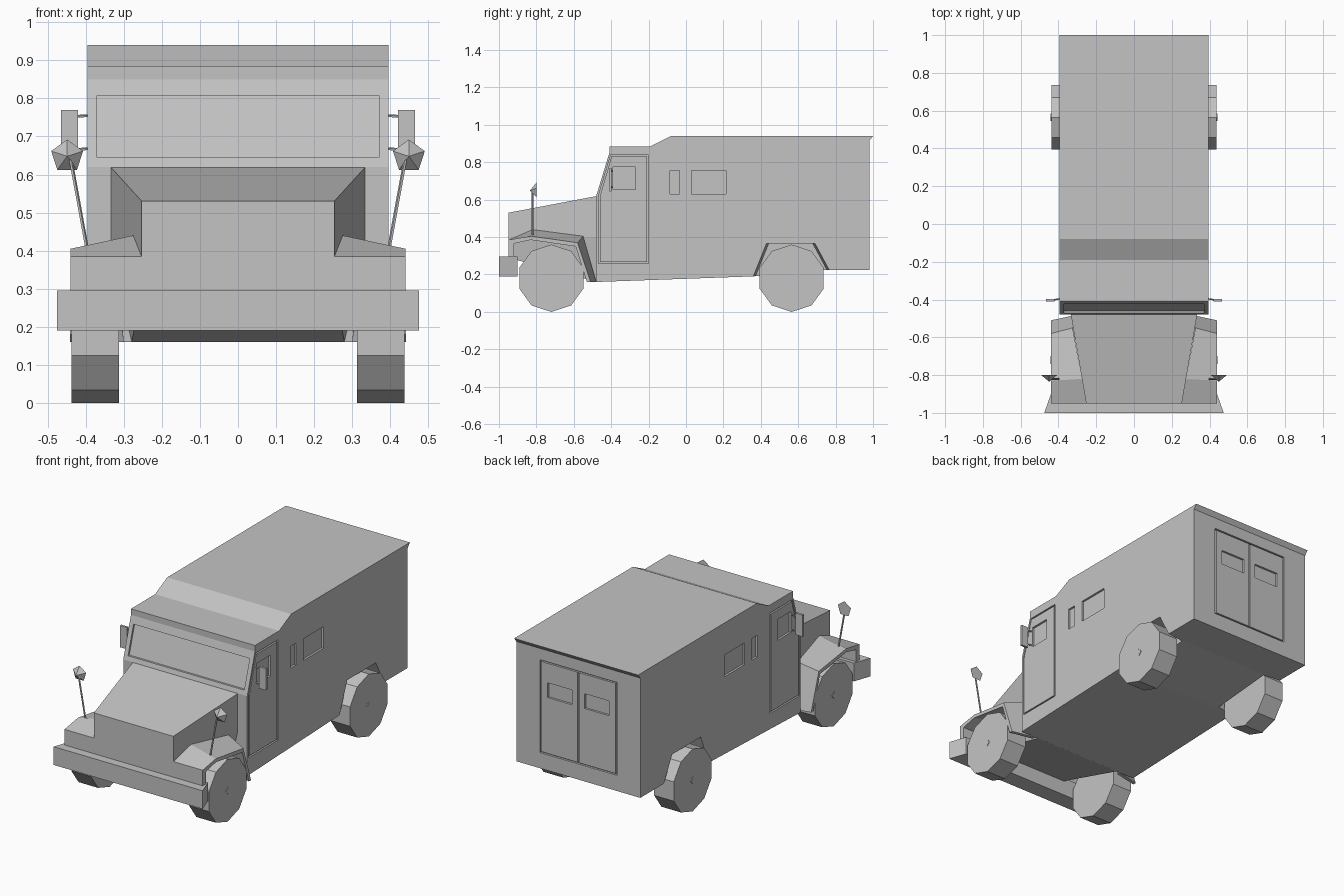
import bpy
import bmesh
from mathutils import Matrix, Vector

cube = bpy.data.objects.get("Cube")
if cube:
    bpy.data.objects.remove(cube)

GREY = (0.55, 0.55, 0.55, 1)
paint = bpy.data.materials.new("plain_grey")
paint.use_nodes = True
paint.diffuse_color = GREY
paint.node_tree.nodes["Principled BSDF"].inputs["Base Color"].default_value = GREY


def finish(name, bm):
    bmesh.ops.recalc_face_normals(bm, faces=bm.faces)
    mesh = bpy.data.meshes.new(name)
    bm.to_mesh(mesh)
    bm.free()
    mesh.materials.append(paint)
    obj = bpy.data.objects.new(name, mesh)
    bpy.context.collection.objects.link(obj)
    return obj


def add_loft(bm, rings, cyclic=False):
    """Skin equal point rings; cap both ends, or join last to first."""
    rows = [[bm.verts.new(p) for p in ring] for ring in rings]
    n = len(rows[0])
    pairs = list(zip(rows, rows[1:]))
    if cyclic:
        pairs.append((rows[-1], rows[0]))
    else:
        bm.faces.new(rows[0])
        bm.faces.new(rows[-1])
    for a, b in pairs:
        for i in range(n):
            j = (i + 1) % n
            bm.faces.new((a[i], a[j], b[j], b[i]))


def loft(name, rings):
    bm = bmesh.new()
    add_loft(bm, rings)
    return finish(name, bm)


def box(name, x, y, z):
    return loft(name, [[(x[0], v, h), (x[1], v, h), (x[1], v, k), (x[0], v, k)]
                       for v in y for h, k in [z]])


def rod(name, a, b, r, sides=5, tip=None):
    """Prism or cone running from a to b."""
    a, b = Vector(a), Vector(b)
    turn = (b - a).to_track_quat('Z', 'Y').to_matrix().to_4x4()
    bm = bmesh.new()
    bmesh.ops.create_cone(bm, cap_ends=True, segments=sides, radius1=r,
                          radius2=r if tip is None else tip, depth=(b - a).length,
                          matrix=Matrix.Translation((a + b) / 2) @ turn)
    return finish(name, bm)


def rect(a0, a1, z0, z1):
    return [(a0, z0), (a1, z0), (a1, z1), (a0, z1)]


def shrink(outline, t):
    """Pull an outline in by about t on every side."""
    result = []
    axes = [[p[k] for p in outline] for k in (0, 1)]
    mids = [(min(v) + max(v)) / 2 for v in axes]
    halves = [(max(v) - min(v)) / 2 for v in axes]
    for p in outline:
        result.append(tuple(m + (c - m) * (1 - t / h) for c, m, h in zip(p, mids, halves)))
    return result


# Body shell
W = 0.395
side = [(-.48, .16), (-.48, .62), (-.41, .85), (-.41, .885), (-.19, .885), (-.08, .94),
        (1, .94), (.98, .915), (.98, .225), (.76, .225), (.36, .19)]
body = loft("body", [[(x, y, z) for y, z in side] for x in (-W, W)])

# Cuts: recessed windows, door seams and rear wheel wells
cuts = bmesh.new()
DEPTH, SEAM = 0.012, 0.008


def recess(outline, place):
    add_loft(cuts, [[place(a, z, d) for a, z in outline] for d in (0.03, -DEPTH)])


def seam(outline, place):
    inner = shrink(outline, SEAM)
    add_loft(cuts, [[place(a, z, d) for a, z in line]
                    for line, d in ((outline, 0.03), (outline, -DEPTH),
                                    (inner, -DEPTH), (inner, 0.03))], cyclic=True)


door = [(-.468, .26), (-.2, .26), (-.2, .838), (-.403, .838), (-.468, .62)]
arch = [(.324, .1), (.43, .365), (.69, .365), (.832, .1)]
for s in (-1, 1):
    def on_side(a, z, d):
        return (s * (W + d), a, z)

    seam(door, on_side)
    for window in (rect(-.39, -.27, .655, .775), rect(-.085, -.035, .63, .755),
                   rect(.03, .215, .63, .755)):
        recess(window, on_side)
    slim = [(y + (.012 if y < .5 else -.012), z) for y, z in arch]
    add_loft(cuts, [[(s * .29, y, z) for y, z in slim],
                    [(s * W, y, z) for y, z in arch],
                    [(s * .5, y, z) for y, z in arch]])


def on_back(a, z, d):
    return (a, .98 + d, z)


def on_windscreen(a, z, d):
    return (a, -.48 + .07 * (z - .62) / .23 - d, z)


seam(rect(-.245, .245, .315, .85), on_back)
recess(rect(-.004, .004, .325, .84), on_back)
for s in (-1, 1):
    recess(rect(s * .04, s * .195, .645, .73), on_back)
recess(rect(-.37, .37, .645, .808), on_windscreen)

cutter = finish("body_cutter", cuts)
cutter.hide_render = True
mod = body.modifiers.new("cuts", 'BOOLEAN')
mod.object = cutter
mod.operation = 'DIFFERENCE'
mod.solver = 'EXACT'
bpy.context.view_layer.update()
carved = bpy.data.meshes.new_from_object(
    body.evaluated_get(bpy.context.evaluated_depsgraph_get()))
body.modifiers.clear()
body.data = carved
bpy.data.objects.remove(cutter)

# Hood with the engine bay beneath it
hood = []
for y, low, mid, top in ((-.95, (.253, .29), (.253, .385), (.253, .53)),
                         (-.475, (.28, .16), (.335, .4), (.335, .62))):
    half = [low, mid, top]
    hood.append([(x, y, z) for x, z in half] + [(-x, y, z) for x, z in reversed(half)])
loft("hood", hood)

# Front bumper, flared toward its face
loft("front_bumper", [[(x, y, z) for x, z in rect(-w, w, .19, .295)]
                      for y, w in ((-1, .475), (-.9, .44))])

# Fender stations: inner edge, outer edge, then offset to the underside
stations = [((.245, -.95, .29), (.44, -.95, .29), (0, .03, 0)),
            ((.245, -.95, .385), (.44, -.95, .385), (0, .03, -.02)),
            ((.275, -.82, .44), (.44, -.83, .405), (0, 0, -.02)),
            ((.325, -.55, .405), (.44, -.58, .37), (0, -.01, -.02)),
            ((.3, -.48, .16), (.44, -.51, .16), (0, -.02, 0))]

for s, word in ((1, "left"), (-1, "right")):
    flip = Vector((s, 1, 1))

    rings = []
    for inner, outer, off in stations:
        i, o, d = Vector(inner), Vector(outer), Vector(off)
        rings.append([flip * p for p in (i, o, o + d, i + d)])
    loft(word + "_fender", rings)

    # Ten sided wheels with a small hub plate
    for end, y in (("front", -.72), ("rear", .565)):
        rod(f"{word}_{end}_wheel", (s * .313, y, .18), (s * .438, y, .18), .18, sides=10)
        rod(f"{word}_{end}_hub", (s * .43, y, .18), (s * .441, y, .18), .02, sides=4)

    # Fender mirror on a leaning pole
    rod(word + "_fender_mirror_pole", (s * .397, -.82, .405), (s * .44, -.82, .64), .005)
    rod(word + "_fender_mirror", (s * .449, -.8, .648), (s * .449, -.835, .648), .044, tip=0)

    # Door mirror on two brackets
    box(word + "_door_mirror", (s * .42, s * .465), (-.41, -.397), (.645, .77))
    for z in (.755, .668):
        rod(f"{word}_mirror_bracket_{'upper' if z > .7 else 'lower'}",
            (s * .385, -.395, z), (s * .45, -.405, z - .004), .004)
